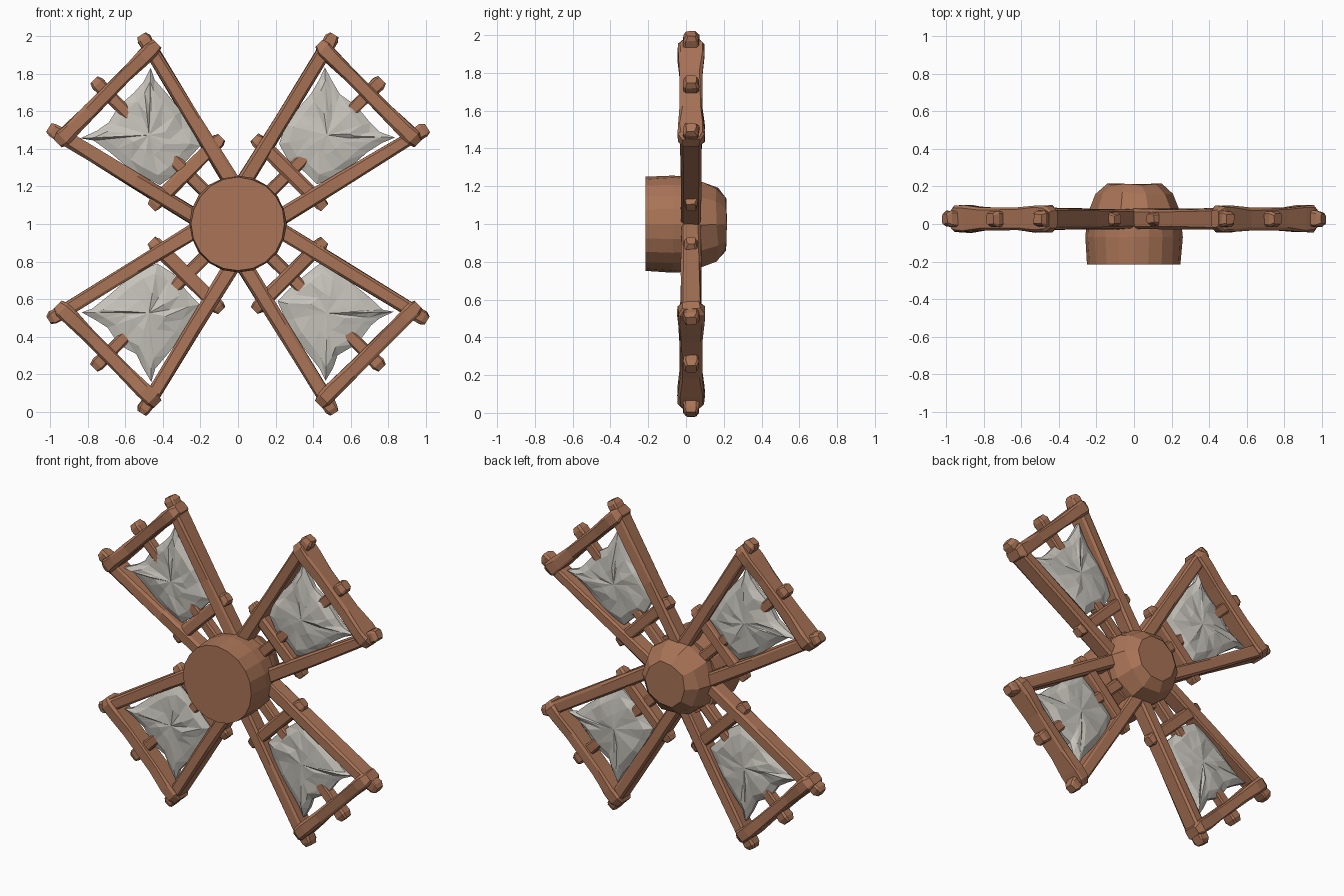
import bpy, bmesh, math, random
from mathutils import Vector

if "Cube" in bpy.data.objects:
    bpy.data.objects.remove(bpy.data.objects["Cube"])

random.seed(4)
YC = 0.027  # depth of the sail plane


def material(name, rgb):
    m = bpy.data.materials.new(name)
    m.diffuse_color = (*rgb, 1)
    m.use_nodes = True
    m.node_tree.nodes["Principled BSDF"].inputs["Base Color"].default_value = m.diffuse_color
    return m


WOOD = material("brown wood", (0.40, 0.175, 0.095))
CLOTH = material("pale canvas", (0.57, 0.55, 0.50))


def finish(bm, name, mat):
    bmesh.ops.recalc_face_normals(bm, faces=bm.faces)
    me = bpy.data.meshes.new(name)
    bm.to_mesh(me)
    bm.free()
    me.materials.append(mat)
    ob = bpy.data.objects.new(name, me)
    bpy.context.collection.objects.link(ob)
    return ob


def loft(name, rings, mat):
    """Skin a list of equal-length point rings and cap both ends."""
    bm = bmesh.new()
    vs = [[bm.verts.new(p) for p in r] for r in rings]
    n = len(vs[0])
    for a, b in zip(vs, vs[1:]):
        for i in range(n):
            j = (i + 1) % n
            bm.faces.new((a[i], a[j], b[j], b[i]))
    bm.faces.new(vs[0])
    bm.faces.new(vs[-1])
    return finish(bm, name, mat)


def place(k, u, v, y):
    """Arm space (outward, sideways, depth) to world for arm k."""
    a = math.radians(45 + 90 * k)
    c, s = math.cos(a), math.sin(a)
    return Vector((u * c + v * s, y, 1 + u * s - v * c))


def beam(name, k, p, q, stations, jitter=0.004):
    """Hewn beam from p to q in arm space; stations = (t, half width, half depth)."""
    p, q = Vector(p), Vector(q)
    d = (q - p).normalized()
    side = Vector((-d.y, d.x))
    rings = []
    for t, w, h in stations:
        c = p.lerp(q, t)
        b = 0.3 * min(w, h)
        ring = []
        for x, y in ((w - b, h), (w, h - b), (w, b - h), (w - b, -h),
                     (b - w, -h), (-w, b - h), (-w, h - b), (b - w, h)):
            o = c + side * (x + random.uniform(-jitter, jitter))
            ring.append(place(k, o.x, o.y, YC + y + random.uniform(-jitter, jitter)))
        rings.append(ring)
    loft(name, rings, WOOD)


# One half of a sail outline (outward, sideways), mirrored for the other half
HALF = [(0.895, 0.0), (0.875, 0.11), (0.89, 0.18), (0.925, 0.262), (0.86, 0.232),
        (0.76, 0.222), (0.64, 0.212), (0.54, 0.185), (0.445, 0.15), (0.435, 0.06)]
OUTLINE = HALF + [(u, -v) for u, v in HALF[:0:-1]]


def sail(k):
    """Crumpled canvas, closed on both sides, wrapped round the central spar."""
    bm = bmesh.new()
    rim = [(u + random.uniform(-.012, .012), v + random.uniform(-.01, .01)) for u, v in OUTLINE]
    cu, cv = 0.67, 0.0
    n = len(rim)
    grids = []
    for sgn in (-1, 1):
        rings = []
        for f, h in ((1, 0.014), (0.8, 0.036), (0.4, 0.046)):
            ring = []
            for u, v in rim:
                e = random.uniform(-.01, .008) if f < 1 else 0
                ring.append(bm.verts.new(place(k, cu + (u - cu) * f, cv + (v - cv) * f,
                                               YC + sgn * (h + e))))
            rings.append(ring)
        mid = bm.verts.new(place(k, cu, cv, YC + sgn * 0.048))
        for a, b in zip(rings, rings[1:]):
            for i in range(n):
                j = (i + 1) % n
                bm.faces.new((a[i], a[j], b[j]))
                bm.faces.new((a[i], b[j], b[i]))
        for i in range(n):
            bm.faces.new((rings[-1][i], rings[-1][(i + 1) % n], mid))
        grids.append(rings[0])
    for i in range(n):
        j = (i + 1) % n
        bm.faces.new((grids[0][i], grids[0][j], grids[1][j], grids[1][i]))
    finish(bm, f"sail_{k}", CLOTH)


for k in range(4):
    # Long side rails, their narrow tips poking past the outer bar
    for s in (-1, 1):
        beam(f"side_rail_{k}_{s}", k, (0.12, s * 0.12), (1.075, s * 0.35),
             [(0, .043, .052), (.45, .039, .052), (.88, .037, .056),
              (.93, .038, .042), (.975, .036, .040), (1, .024, .027)])
    # Central spar
    beam(f"central_spar_{k}", k, (0.1, 0), (1.085, 0),
         [(0, .036, .036), (.33, .034, .034), (.6, .03, .03), (.85, .034, .032),
          (.97, .039, .042), (1, .028, .028)], 0.002)
    # Inner cross bar
    beam(f"inner_bar_{k}", k, (0.388, -0.265), (0.388, 0.265),
         [(0, .026, .024), (.05, .036, .034), (.2, .038, .044), (.8, .038, .044),
          (.95, .036, .034), (1, .026, .024)])
    # Outer cross bar, flared at the ends
    beam(f"outer_bar_{k}", k, (0.982, -0.375), (0.982, 0.375),
         [(0, .028, .045), (.05, .043, .070), (.14, .042, .071), (.32, .038, .059),
          (.68, .038, .059), (.86, .042, .071), (.95, .043, .070), (1, .028, .045)])
    sail(k)


def lathe(name, n, profile, jitter):
    rings = [[(r * math.cos(2 * math.pi * i / n) + random.uniform(-jitter, jitter),
               y + random.uniform(-jitter, jitter) * (y > 0),
               1 + r * math.sin(2 * math.pi * i / n) + random.uniform(-jitter, jitter))
              for i in range(n)] for y, r in profile]
    loft(name, rings, WOOD)


# Hub: round drum in front, rough tapered boss behind
lathe("hub_drum", 20, [(-0.215, 0.249), (-0.07, 0.258), (0.03, 0.25)], 0.002)
lathe("hub_boss", 10, [(0.0, 0.24), (0.075, 0.238), (0.165, 0.202), (0.212, 0.145)], 0.006)
